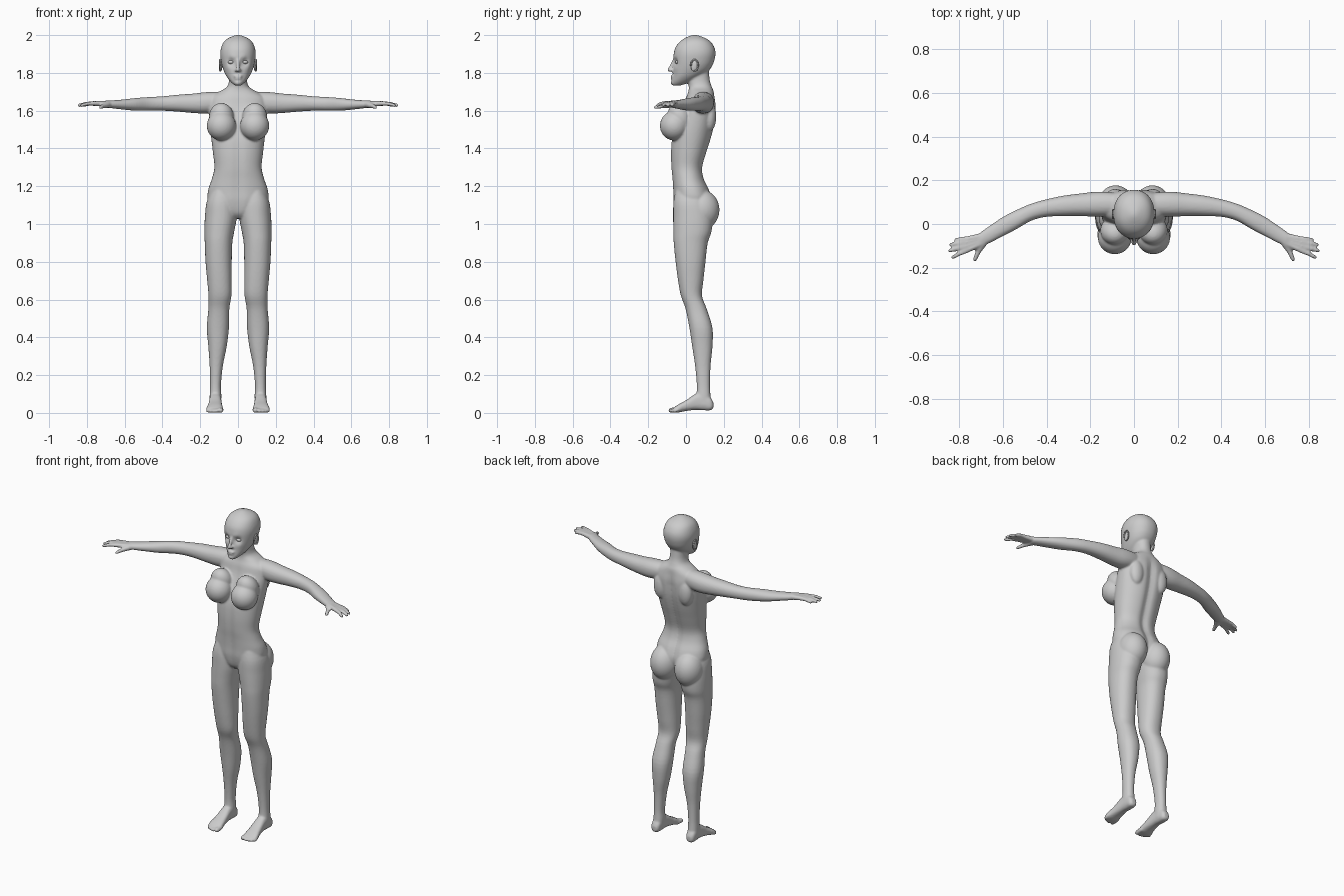
import bpy, bmesh, math
from mathutils import Vector, Matrix

if "Cube" in bpy.data.objects:
    bpy.data.objects.remove(bpy.data.objects["Cube"])

AXES = {'z': (2, 0, 1), 'x': (0, 1, 2), 'y': (1, 0, 2)}
BOTH = (1, -1)


def unit_sphere(level):
    bm = bmesh.new()
    bmesh.ops.create_icosphere(bm, subdivisions=level, radius=1)
    bm.verts.index_update()
    data = [v.co.copy() for v in bm.verts], [[v.index for v in f.verts] for f in bm.faces]
    bm.free()
    return data


FINE, COARSE = unit_sphere(4), unit_sphere(2)


def stamp(part, points, faces):
    """Append geometry to a part, a pair of vertex and face lists."""
    base = len(part[0])
    part[0].extend(points)
    part[1].extend([base + i for i in f] for f in faces)


def spline(rows, steps=4):
    """Smoothly resample a list of cross-section rows."""
    out = []
    for i in range(len(rows) - 1):
        p0, p1 = rows[max(i - 1, 0)], rows[i]
        p2, p3 = rows[i + 1], rows[min(i + 2, len(rows) - 1)]
        for k in range(steps):
            t = k / steps
            out.append([b + .5 * t * (c - a + t * (2*a - 5*b + 4*c - d + t * (3*(b - c) + d - a)))
                        for a, b, c, d in zip(p0, p1, p2, p3)])
    return out + [list(rows[-1])]


def loft(part, axis, rows, sides=(1,), power=2.2, n=36):
    """Loft rounded sections given as (position, u_min, u_max, v_min, v_max)."""
    a, u, v = AXES[axis]
    made = []
    for s in sides:
        pts, rings = [], spline(rows)
        for p, u0, u1, v0, v1 in rings:
            for k in range(n):
                c, d = math.cos(2 * math.pi * k / n), math.sin(2 * math.pi * k / n)
                co = Vector((0, 0, 0))
                co[a] = p
                co[u] = (u0 + u1) / 2 + (u1 - u0) / 2 * math.copysign(abs(c) ** (2 / power), c)
                co[v] = (v0 + v1) / 2 + (v1 - v0) / 2 * math.copysign(abs(d) ** (2 / power), d)
                co.x *= s
                pts.append(co)
        last = (len(rings) - 1) * n
        faces = [(r + k, r + (k + 1) % n, r + n + (k + 1) % n, r + n + k)
                 for r in range(0, last, n) for k in range(n)]
        faces += [list(range(n))[::-1], list(range(last, last + n))]
        stamp(part, pts, faces)
        made += pts
    return made


def ball(part, loc, size, rot_x=0, sides=BOTH, shape=FINE):
    for s in sides:
        m = (Matrix.Translation((loc[0] * s, loc[1], loc[2])) @ Matrix.Rotation(rot_x, 4, 'X')
             @ Matrix.Diagonal((*size, 1)))
        stamp(part, [m @ p for p in shape[0]], shape[1])


def digit(part, points, radii, n=12):
    """Chain of tapered, round-ended segments, mirrored in x."""
    for s in BOTH:
        pts = [Vector((p[0] * s, p[1], p[2])) for p in points]
        for p, r in zip(pts, radii):
            ball(part, p, (r, r, r), sides=(1,), shape=COARSE)
        for p, q, r0, r1 in zip(pts, pts[1:], radii, radii[1:]):
            turn = (q - p).to_track_quat('Z', 'Y')
            ring = [turn @ Vector((math.cos(2 * math.pi * k / n), math.sin(2 * math.pi * k / n), 0))
                    for k in range(n)]
            sides = [(k, (k + 1) % n, n + (k + 1) % n, n + k) for k in range(n)]
            stamp(part, [p + w * r0 for w in ring] + [q + w * r1 for w in ring],
                  sides + [list(range(n))[::-1], list(range(n, 2 * n))])


def push(points, loc, radius, offset):
    """Soft sculpting push, mirrored in x."""
    for p in points:
        d = (Vector((abs(p.x), p.y, p.z)) - Vector(loc)).length / radius
        p += Vector(offset) * math.exp(-d * d)


def finish(part, name):
    me = bpy.data.meshes.new(name)
    me.from_pydata(part[0], [], part[1])
    bm = bmesh.new()
    bm.from_mesh(me)
    bmesh.ops.recalc_face_normals(bm, faces=bm.faces)
    for f in bm.faces:
        f.smooth = True
    bm.to_mesh(me)
    bm.free()
    ob = bpy.data.objects.new(name, me)
    bpy.context.collection.objects.link(ob)
    return ob


body = [], []

# Torso and neck, with spine and midline grooves
torso = [(1.03, .04, -.03, .08), (1.06, .09, -.055, .12), (1.12, .155, -.068, .14),
         (1.18, .158, -.07, .125), (1.24, .138, -.074, .097), (1.30, .125, -.08, .09),
         (1.38, .133, -.082, .112), (1.46, .142, -.075, .137), (1.54, .15, -.05, .155),
         (1.62, .155, -.015, .16), (1.67, .145, 0, .153), (1.70, .10, .012, .147),
         (1.725, .06, .015, .137), (1.76, .047, .01, .126), (1.82, .047, .01, .12)]
trunk = [], []
for p in loft(trunk, 'z', [(z, -w, w, f, b) for z, w, f, b in torso], n=64):
    fade = min(1, max(0, (1.7 - p.z) / .1))
    p.y += fade * math.exp(-(p.x / .025) ** 2) * (-.014 if p.y > .03 else .006)
stamp(body, *trunk)

# Chest, shoulder blades, buttocks
ball(body, (.088, -.062, 1.52), (.077, .076, .078))
ball(body, (.088, -.03, 1.565), (.066, .06, .08), .5)
ball(body, (.085, .125, 1.57), (.045, .035, .08))
ball(body, (.084, .085, 1.075), (.083, .092, .105))

# Legs
loft(body, 'z', [(1.20, .03, .13, -.05, .08), (1.12, .01, .165, -.066, .12),
                 (1.04, .006, .175, -.068, .14), (.96, .02, .178, -.067, .135),
                 (.90, .03, .176, -.065, .115), (.80, .033, .172, -.055, .103),
                 (.70, .033, .163, -.042, .092), (.62, .035, .156, -.027, .085),
                 (.55, .046, .157, -.002, .11), (.45, .048, .165, .018, .14),
                 (.35, .06, .157, .033, .14), (.25, .08, .15, .048, .13),
                 (.15, .09, .148, .057, .127), (.09, .088, .15, .055, .13),
                 (.04, .09, .15, .05, .135)], BOTH)

# Feet and toes
loft(body, 'y', [(.145, .105, .135, .025, .055), (.13, .094, .148, .014, .08),
                 (.09, .09, .15, .014, .11), (.05, .088, .152, .016, .10),
                 (0, .084, .158, .01, .067), (-.04, .08, .167, .002, .045),
                 (-.065, .083, .166, .002, .028)], BOTH, 2.6)
for x, r, tip in ((.091, .014, -.08), (.113, .0105, -.083), (.130, .0105, -.078),
                  (.145, .01, -.071), (.159, .01, -.06)):
    digit(body, [(x, -.04, .018), (x, tip, r)], [r, r])

# Arms
loft(body, 'x', [(.07, .04, .14, 1.60, 1.70), (.13, .035, .147, 1.59, 1.70),
                 (.18, .034, .147, 1.585, 1.697), (.24, .036, .14, 1.588, 1.69),
                 (.32, .036, .13, 1.595, 1.684), (.40, .033, .113, 1.60, 1.676),
                 (.47, .015, .093, 1.60, 1.672), (.54, -.025, .063, 1.60, 1.667),
                 (.60, -.056, .032, 1.605, 1.66), (.66, -.087, -.008, 1.612, 1.655),
                 (.70, -.103, -.036, 1.616, 1.654)], BOTH)

# Hands: palm rays, fingers and thumb
for kx, ky, tx, ty in ((.752, -.066, .822, -.072), (.762, -.083, .845, -.094),
                       (.765, -.101, .85, -.122), (.757, -.117, .835, -.152)):
    digit(body, [(.685, ky * .5 - .022, 1.635), (kx, ky, 1.638),
                 ((kx + tx) / 2, (ky + ty) / 2, 1.637), (tx - .007, ty, 1.628)],
          [.017, .0125, .0105, .009])
digit(body, [(.69, -.088, 1.632), (.712, -.125, 1.625), (.728, -.163, 1.617)], [.018, .0125, .0095])

# Head with eye sockets, nose, mouth and chin
skull = [(1.733, .016, -.07, -.03), (1.75, .036, -.076, .02), (1.78, .06, -.07, .075),
         (1.81, .075, -.068, .118), (1.84, .085, -.067, .14), (1.87, .091, -.067, .151),
         (1.90, .094, -.065, .156), (1.93, .09, -.058, .152), (1.96, .078, -.038, .135),
         (1.98, .058, -.013, .11), (1.995, .027, .018, .075), (2.001, .005, .04, .05)]
head = [], []
face = loft(head, 'z', [(z, -w, w, f, b) for z, w, f, b in skull], n=80)
push(face, (.036, -.06, 1.857), .02, (0, .016, 0))
push(face, (.03, -.066, 1.882), .016, (0, -.004, 0))
push(face, (.05, -.05, 1.825), .02, (0, -.003, 0))
stamp(body, *head)
digit(body, [(0, -.062, 1.868), (0, -.078, 1.835), (0, -.09, 1.816)], [.009, .009, .010])
ball(body, (.010, -.076, 1.813), (.009, .011, .008))
ball(body, (.008, -.07, 1.783), (.016, .012, .006))
ball(body, (.005, -.07, 1.771), (.015, .012, .007))
ball(body, (0, -.066, 1.748), (.02, .015, .014), sides=(1,))

# Blend the body parts into one smooth skin
figure = finish(body, "body")
remesh = figure.modifiers.new("blend", 'REMESH')
remesh.mode = 'VOXEL'
remesh.voxel_size = .006
remesh.use_smooth_shade = True
soften = figure.modifiers.new("soften", 'SMOOTH')
soften.factor = .5
soften.iterations = 4

# Eyes
eyes = [], []
ball(eyes, (.036, -.042, 1.857), (.017, .015, .0105))
finish(eyes, "eyes")

# Ears: shell with raised rim
ears = [], []
ball(ears, (.091, .045, 1.838), (.008, .018, .03), -.2)
rim = [(.095, .045 + .019 * math.cos(a), 1.84 + .03 * math.sin(a))
       for a in [math.radians(d) for d in range(-80, 181, 26)]]
digit(ears, rim, [.0045] * len(rim))
finish(ears, "ears")
